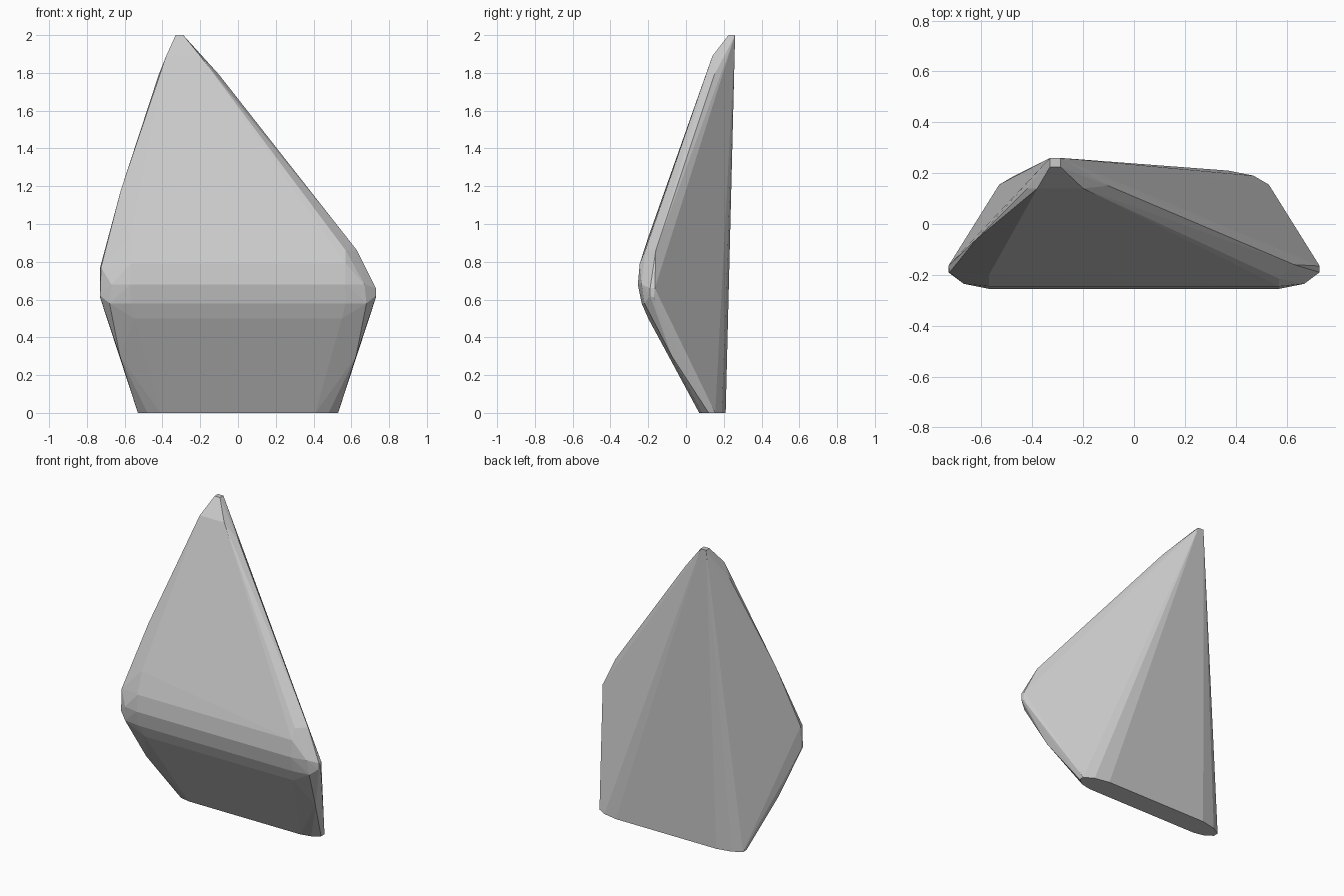
import bpy, bmesh
from math import radians

# Left-right matching rings: foot, lower bevel and girdle
paired = [
    (0.37, 0.21, 0), (0.47, 0.19, 0), (0.53, 0.155, 0), (0.53, 0.12, 0),
    (0.48, 0.085, 0), (0.41, 0.07, 0),
    (0.625, -0.075, 0.30), (0.55, -0.20, 0.50),
    (0.73, -0.17, 0.61), (0.73, -0.19, 0.62), (0.68, -0.22, 0.58),
    (0.57, -0.235, 0.58), (0.57, -0.255, 0.68), (0.67, -0.235, 0.68),
    (0.57, -0.245, 0.79),
]
points = [(s * x, y, z) for x, y, z in paired for s in (-1, 1)]

# Right shoulder and left shoulder
points += [(0.73, -0.165, 0.66), (0.73, -0.19, 0.66), (0.63, -0.16, 0.86), (0.57, -0.215, 0.86)]
points += [(-0.73, -0.165, 0.77), (-0.725, -0.19, 0.77), (-0.62, -0.06, 1.18), (-0.57, -0.20, 0.93)]

# Bevelled off-centre tip
points += [(-0.42, 0.14, 1.79), (-0.38, 0.14, 1.89), (-0.20, 0.14, 1.89), (-0.10, 0.15, 1.79)]
points += [(x, y, 2.0) for x in (-0.33, -0.29) for y in (0.225, 0.26)]

# Faceted crystal shard
bm = bmesh.new()
for p in points:
    bm.verts.new(p)
hull = bmesh.ops.convex_hull(bm, input=bm.verts)
loose = [v for v in bm.verts if not v.link_faces]
bmesh.ops.delete(bm, geom=loose, context='VERTS')
bmesh.ops.dissolve_limit(bm, angle_limit=radians(0.5), verts=bm.verts, edges=bm.edges)
bmesh.ops.recalc_face_normals(bm, faces=bm.faces)
mesh = bpy.data.meshes.new("crystal_shard")
bm.to_mesh(mesh)
bm.free()
shard = bpy.data.objects.new("crystal_shard", mesh)
bpy.context.collection.objects.link(shard)
